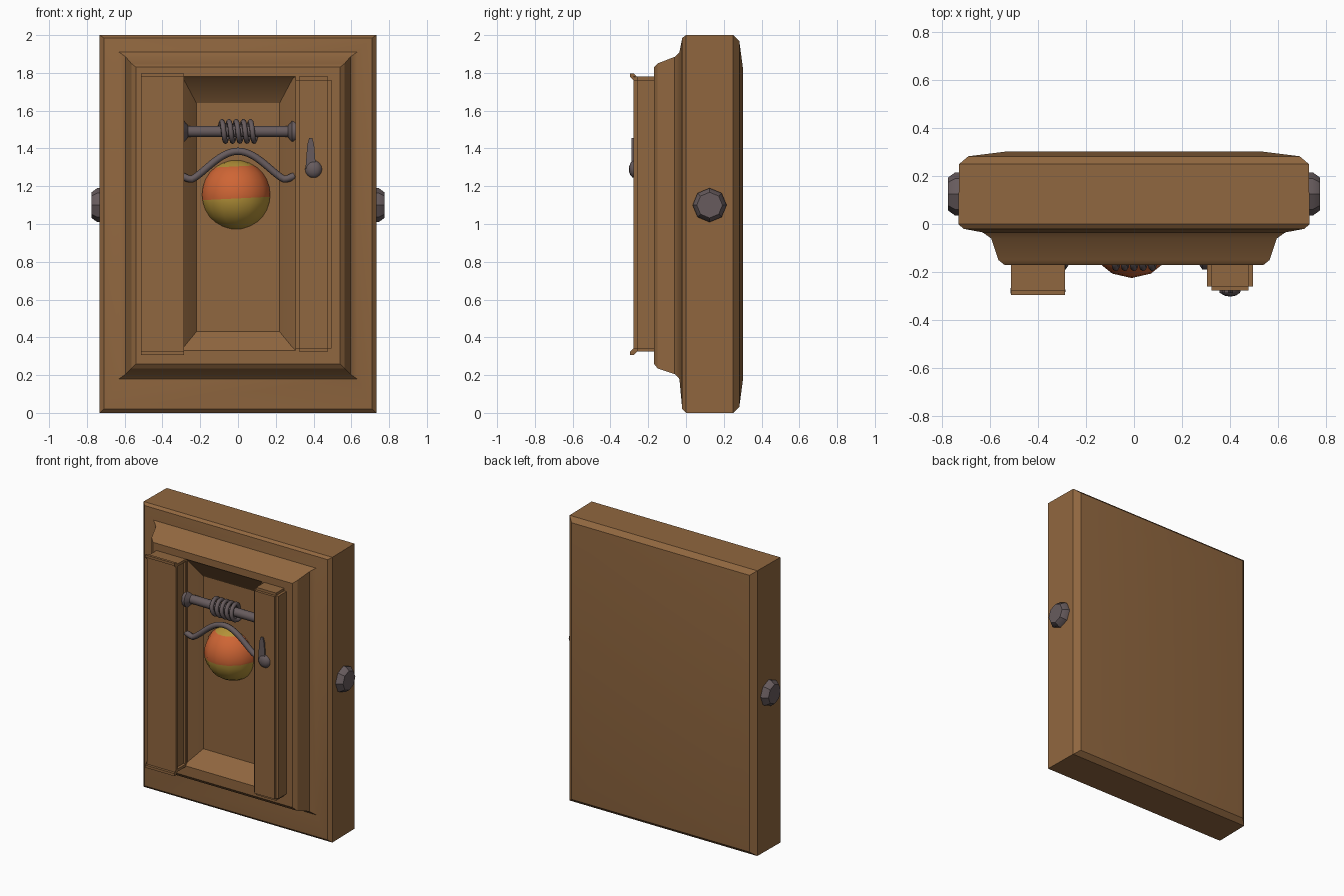
import bpy, bmesh
from math import sin, cos, pi
from mathutils import Vector

cube = bpy.data.objects.get("Cube")
if cube:
    bpy.data.objects.remove(cube, do_unlink=True)


def material(name, rgb):
    m = bpy.data.materials.new(name)
    m.use_nodes = True
    m.diffuse_color = (*rgb, 1)
    bsdf = next(n for n in m.node_tree.nodes if n.type == 'BSDF_PRINCIPLED')
    bsdf.inputs["Base Color"].default_value = (*rgb, 1)
    return m


WOOD = material("brown wood", (0.28, 0.135, 0.05))
METAL = material("grey metal", (0.135, 0.105, 0.11))
ORANGE = material("orange", (0.62, 0.13, 0.035))
YELLOW = material("yellow", (0.46, 0.29, 0.04))


def finish(name, bm, mats, angle=35):
    bmesh.ops.recalc_face_normals(bm, faces=bm.faces)
    me = bpy.data.meshes.new(name)
    bm.to_mesh(me)
    bm.free()
    ob = bpy.data.objects.new(name, me)
    bpy.context.collection.objects.link(ob)
    for m in mats:
        me.materials.append(m)
    bpy.ops.object.select_all(action='DESELECT')
    ob.select_set(True)
    bpy.context.view_layer.objects.active = ob
    bpy.ops.object.shade_smooth_by_angle(angle=angle * pi / 180)
    return ob


def loft(bm, loops):
    """Bridge equal-length loops of points and cap both ends."""
    rows = [[bm.verts.new(p) for p in loop] for loop in loops]
    for a, b in zip(rows, rows[1:]):
        for i in range(len(a)):
            j = (i + 1) % len(a)
            bm.faces.new((a[i], a[j], b[j], b[i]))
    bm.faces.new(rows[0])
    bm.faces.new(rows[-1])


def lathe_x(name, profile, y, z, sides, mat):
    """Turned part along x from (x, radius) pairs."""
    bm = bmesh.new()
    loft(bm, [[(x, y + r * cos(2 * pi * i / sides), z + r * sin(2 * pi * i / sides))
               for i in range(sides)] for x, r in profile])
    return finish(name, bm, [mat])


def wire(name, pts, radius):
    cu = bpy.data.curves.new(name, 'CURVE')
    cu.dimensions = '3D'
    cu.bevel_depth = radius
    cu.bevel_resolution = 2
    cu.use_fill_caps = True
    sp = cu.splines.new('POLY')
    sp.points.add(len(pts) - 1)
    for p, co in zip(sp.points, pts):
        p.co = (*co, 1)
    sp.use_smooth = True
    cu.materials.append(METAL)
    ob = bpy.data.objects.new(name, cu)
    bpy.context.collection.objects.link(ob)


# Slab with stepped front frame and recess: half width, bottom, top, y
rings = [(.53, .18, 1.82, .302), (.69, .03, 1.97, .282), (.728, 0, 2, .25),
         (.732, 0, 2, 0), (.71, .02, 1.985, -.02), (.63, .18, 1.91, -.035),
         (.595, .205, 1.885, -.06), (.565, .235, 1.85, -.15), (.54, .26, 1.83, -.17),
         (.305, .33, 1.78, -.17), (.29, .345, 1.77, -.155), (.22, .43, 1.64, -.07)]
bm = bmesh.new()
loft(bm, [[(-w, y, b), (w, y, b), (w, y, t), (-w, y, t)] for w, b, t, y in rings])
finish("door_body", bm, [WOOD], 30)

# Raised rails either side of the recess
for side, name in ((-1, "right_rail"), (1, "left_rail")):
    bm = bmesh.new()
    bmesh.ops.create_cube(bm, size=1)
    for v in bm.verts:
        v.co = Vector((side * (.4 + .095 * side * 2 * v.co.x * side),
                       -.21 + .136 * v.co.y, 1.052 + 1.456 * v.co.z))
    bmesh.ops.bevel(bm, geom=bm.edges[:], offset=.018, segments=2, affect='EDGES')
    finish(name, bm, [WOOD])

# Striped ball resting in the recess
bm = bmesh.new()
bmesh.ops.create_uvsphere(bm, u_segments=14, v_segments=14, radius=.185)
cuts = (-.02, .15)
for z in cuts:
    bmesh.ops.bisect_plane(bm, geom=bm.verts[:] + bm.edges[:] + bm.faces[:],
                           plane_co=(0, 0, z), plane_no=(-.05, 0, 1))
for f in bm.faces:
    h = f.calc_center_median()
    f.material_index = 0 if cuts[0] < h.z - .05 * h.x < cuts[1] else 1
for v in bm.verts:
    v.co += Vector((-.01, -.04, 1.155))
finish("striped_ball", bm, [ORANGE, YELLOW])

# Spring shaft with collars
lathe_x("spring_shaft", [(-.31, .06), (-.285, .06), (-.265, .03),
                         (.265, .03), (.285, .06), (.31, .06)], -.13, 1.49, 12, METAL)

# Coil spring
turns, steps = 5, 16
wire("coil_spring", [(-.095 + .19 * i / (turns * steps),
                      -.13 + .052 * cos(2 * pi * i / steps),
                      1.49 + .052 * sin(2 * pi * i / steps))
                     for i in range(turns * steps + 1)], .014)

# Bowed retaining wire over the ball
bow = []
for i in range(33):
    x = -.3 + .6 * i / 32
    bow.append((x, -.15, 1.235 + .15 * max(0, cos(x * pi / .5)) ** 1.3
                + .02 * (abs(x) > .25) * (abs(x) - .25) / .05))
wire("bowed_wire", bow, .019)
for s, name in ((-1, "right_link"), (1, "left_link")):
    wire(name, [(s * .298, -.135, 1.47), (s * .298, -.15, 1.25)], .009)

# Latch knob and tapered stem on the left rail
bm = bmesh.new()
bmesh.ops.create_uvsphere(bm, u_segments=12, v_segments=8, radius=.047)
for v in bm.verts:
    v.co = Vector((.4 + v.co.x, -.272 + v.co.y * .65, 1.29 + v.co.z))
finish("latch_knob", bm, [METAL])
bm = bmesh.new()
loft(bm, [[(.385 + w * sx, -.276 + .012 * sy, z)
           for sx, sy in ((-1, -1), (1, -1), (1, 1), (-1, 1))]
          for z, w in ((1.29, .028), (1.42, .018), (1.455, .008))])
finish("latch_stem", bm, [METAL])

# Side bolts
for s, name in ((-1, "right_bolt"), (1, "left_bolt")):
    lathe_x(name, [(s * .70, .09), (s * .745, .09), (s * .775, .068)],
            .125, 1.1, 8, METAL)
